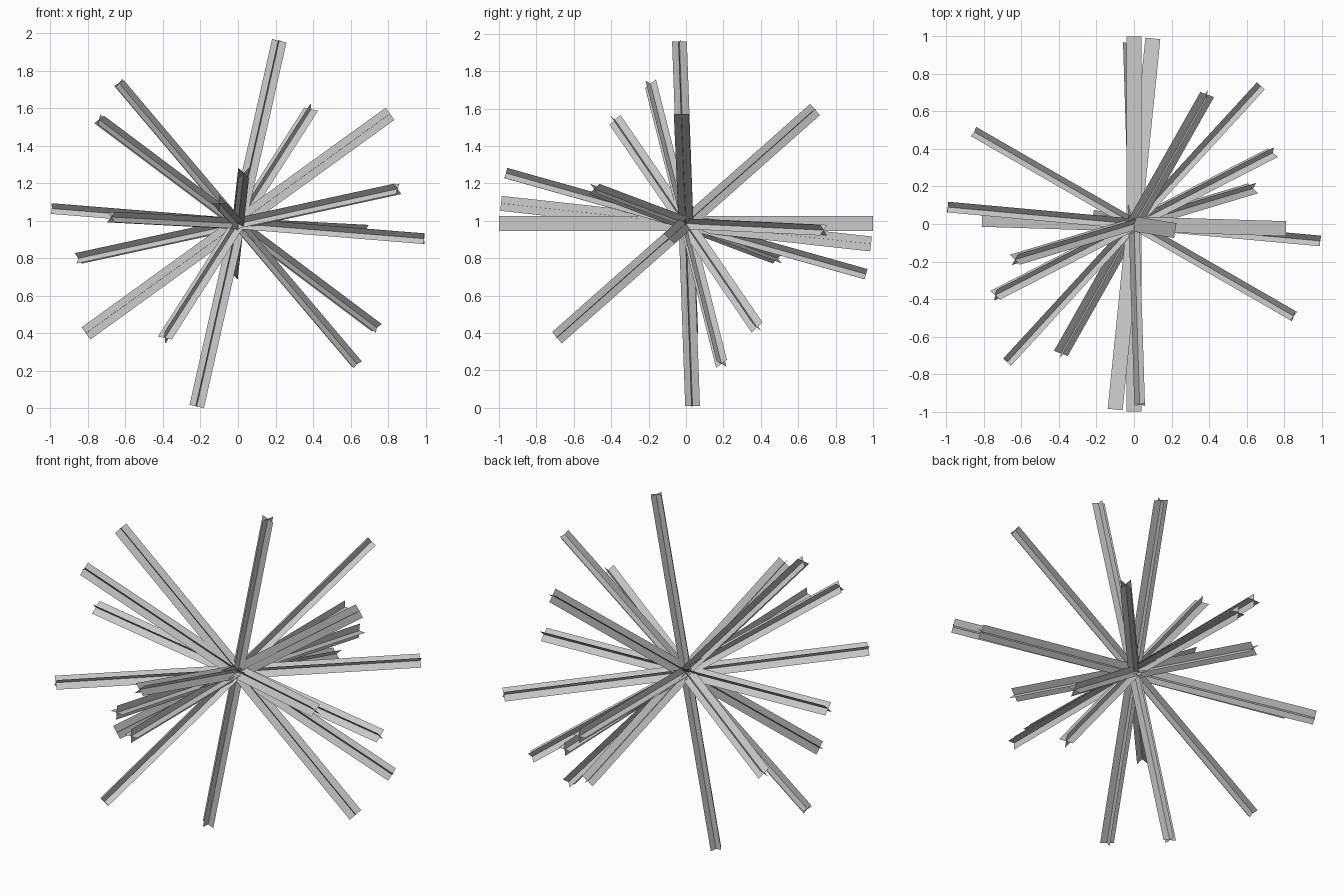
import bpy
from math import radians, cos, sin
from mathutils import Vector

if "Cube" in bpy.data.objects:
    bpy.data.objects.remove(bpy.data.objects["Cube"])

CENTRE = Vector((0, 0, 0.985))
HALF_LENGTH = 1.0
HALF_WIDTH = 0.04

# ray axis and roll in degrees around that axis
RAYS = [
    ((0, 1, 0), 0),
    ((0.10, 0.985, -0.108), 0),
    ((0.03, -0.962, 0.27), 45),
    ((0.22, -0.035, 0.975), 0),
    ((-0.635, -0.19, 0.75), 35),
    ((-0.74, -0.38, 0.555), 36),
    ((0.39, 0.69, 0.61), 15),
    ((0.81, -0.025, 0.585), 0),
    ((0.85, -0.49, 0.185), 45),
    ((-0.99, 0.09, 0.08), 45),
    ((-0.675, -0.735, 0.035), 45),
]


def crossed_ray(name, axis, roll):
    """Two long flat strips crossing at right angles along one axis."""
    d = Vector(axis).normalized()
    u = d.cross(Vector((0, 0, 1))).normalized()
    v = d.cross(u)
    verts, faces = [], []
    for angle in (radians(roll), radians(roll + 90)):
        side = (u * cos(angle) + v * sin(angle)) * HALF_WIDTH
        n = len(verts)
        for a, b in ((-1, -1), (1, -1), (1, 1), (-1, 1)):
            verts.append(d * (a * HALF_LENGTH) + side * b)
        faces.append((n, n + 1, n + 2, n + 3))
    mesh = bpy.data.meshes.new(name)
    mesh.from_pydata(verts, [], faces)
    obj = bpy.data.objects.new(name, mesh)
    obj.location = CENTRE
    bpy.context.collection.objects.link(obj)


# starburst of rays through one centre
for i, (axis, roll) in enumerate(RAYS):
    crossed_ray(f"burst_ray_{i + 1}", axis, roll)
